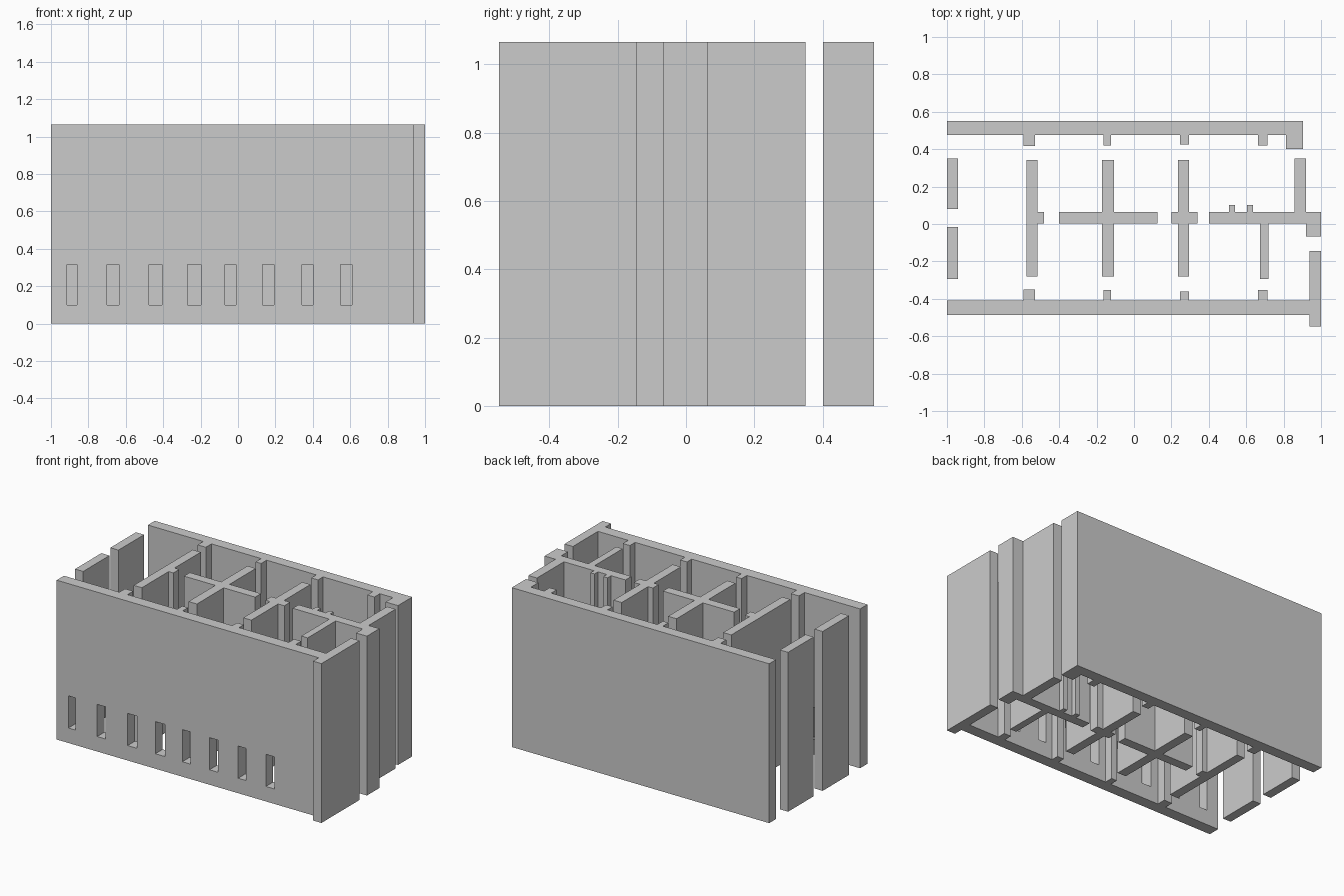
import bpy, bmesh

if "Cube" in bpy.data.objects:
    bpy.data.objects.remove(bpy.data.objects["Cube"])

H = 1.065  # wall height


def prism(name, pts, z0=0.0, z1=H):
    """Extrude one floor-plan outline straight up."""
    bm = bmesh.new()
    face = bm.faces.new([bm.verts.new((x, y, z0)) for x, y in pts])
    top = bmesh.ops.extrude_face_region(bm, geom=[face])["geom"]
    bmesh.ops.translate(bm, vec=(0, 0, z1 - z0),
                        verts=[v for v in top if isinstance(v, bmesh.types.BMVert)])
    bmesh.ops.recalc_face_normals(bm, faces=bm.faces)
    mesh = bpy.data.meshes.new(name)
    bm.to_mesh(mesh)
    bm.free()
    ob = bpy.data.objects.new(name, mesh)
    bpy.context.collection.objects.link(ob)
    return ob


def rect(x0, x1, y0, y1):
    return [(x0, y0), (x1, y0), (x1, y1), (x0, y1)]


def ribbed_edge(y, ribs):
    """Inner wall edge, left to right, with a rib (x0, x1, tip y) at each step."""
    pts = []
    for x0, x1, tip in ribs:
        pts += [(x0, y), (x0, tip), (x1, tip), (x1, y)]
    return pts


def cross(name, x0, x1, arm0, arm1):
    """Cross wall with a spine arm to either side."""
    y0, y1, a0, a1 = -0.28, 0.343, 0.003, 0.065
    left = [(x0, a1), (arm0, a1), (arm0, a0), (x0, a0)] if arm0 < x0 else []
    prism(name, left + [(x0, y0), (x1, y0), (x1, a0), (arm1, a0),
                        (arm1, a1), (x1, a1), (x1, y1), (x0, y1)])


rib_x = [(-0.59, -0.53), (-0.163, -0.122), (0.245, 0.295), (0.663, 0.715)]

# Back wall: four ribs and a return at its right end
back_ribs = [(a, b, t) for (a, b), t in zip(rib_x, (0.417, 0.419, 0.424, 0.419))]
prism("back_wall", [(-1, 0.55), (-1, 0.477)] + ribbed_edge(0.477, back_ribs)
      + [(0.812, 0.477), (0.812, 0.4), (0.903, 0.4), (0.903, 0.55)])

# Front wall: four ribs and the right end wall
front_ribs = [(a, b, t) for (a, b), t in zip(rib_x, (-0.35, -0.354, -0.36, -0.354))]
front = prism("front_wall", [(-1, -0.487), (-1, -0.41)] + ribbed_edge(-0.41, front_ribs)
              + [(0.938, -0.41), (0.938, -0.145), (1, -0.145),
                 (1, -0.547), (0.938, -0.547), (0.938, -0.487)])

# Window slots cut through the front wall
slots = [(-0.913, -0.86), (-0.7, -0.637), (-0.475, -0.407), (-0.27, -0.198),
         (-0.07, -0.01), (0.13, 0.192), (0.342, 0.402), (0.547, 0.61)]
for x0, x1 in slots:
    cutter = prism("slot_cutter", rect(x0, x1, -0.52, -0.38), 0.1, 0.315)
    cutter.hide_render = True
    mod = front.modifiers.new("slot", 'BOOLEAN')
    mod.operation, mod.solver, mod.object = 'DIFFERENCE', 'EXACT', cutter
    bpy.context.view_layer.objects.active = front
    bpy.ops.object.modifier_apply(modifier=mod.name)
    bpy.data.objects.remove(cutter)

# Left end wall in two pieces
prism("left_wall_back", rect(-1, -0.94, 0.08, 0.35))
prism("left_wall_front", rect(-1, -0.94, -0.293, -0.015))

# Inner cross walls
cross("inner_wall_left", -0.575, -0.515, -0.575, -0.48)
cross("inner_wall_middle", -0.17, -0.108, -0.402, 0.125)
cross("inner_wall_right", 0.235, 0.295, 0.2, 0.34)

# Right spine: front leg, corner return, back leg and two small nubs
nubs = [(0.635, 0.605), (0.54, 0.508)]
outline = [(0.402, 0.003), (0.673, 0.003), (0.673, -0.293), (0.72, -0.293), (0.72, 0.003),
           (0.92, 0.003), (0.92, -0.067), (1, -0.067), (1, 0.065), (0.92, 0.065),
           (0.92, 0.35), (0.857, 0.35), (0.857, 0.065)]
for x0, x1 in nubs:
    outline += [(x0, 0.065), (x0, 0.102), (x1, 0.102), (x1, 0.065)]
prism("inner_wall_end", outline + [(0.402, 0.065)])
